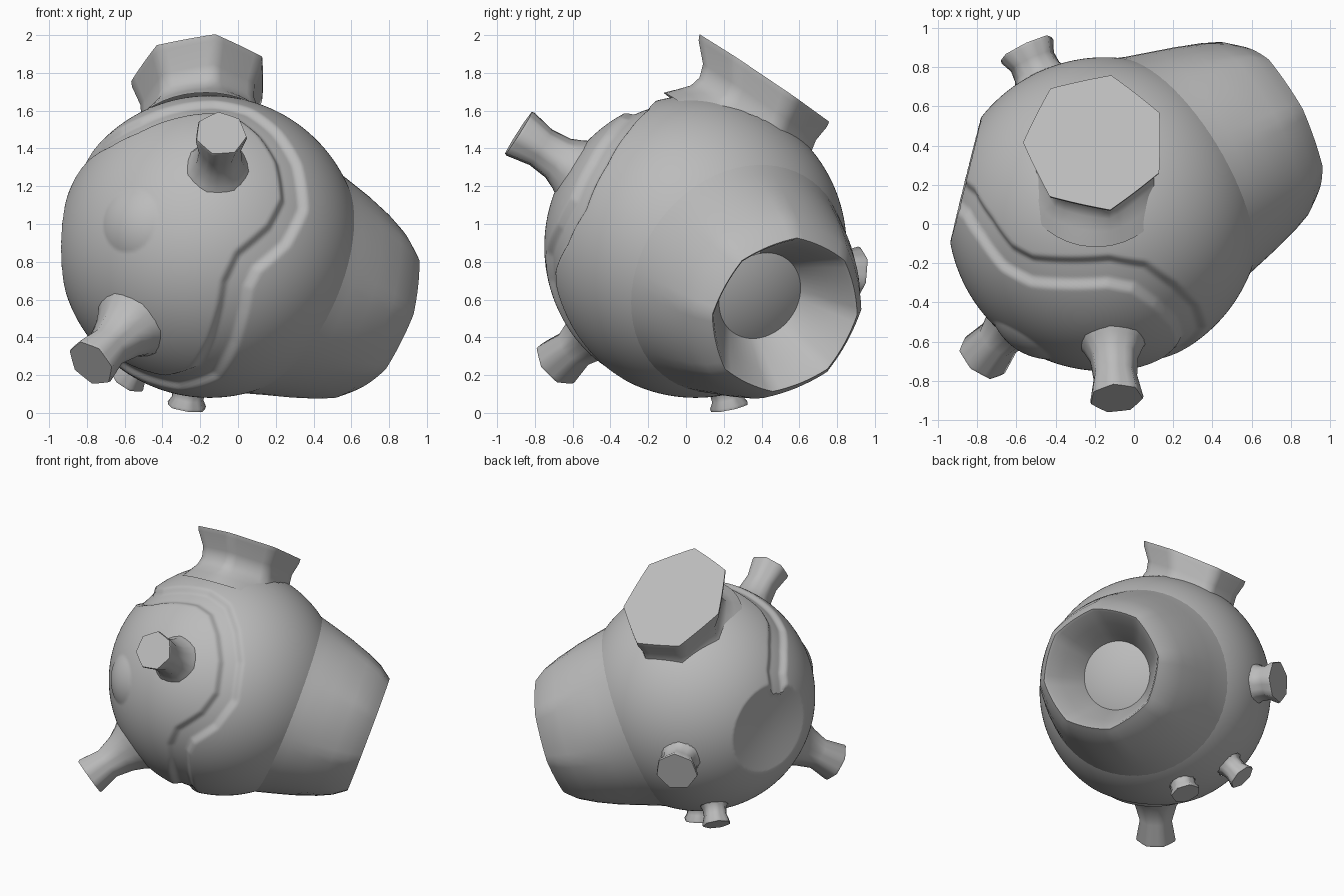
import bpy, bmesh, math
from mathutils import Vector, geometry

if "Cube" in bpy.data.objects:
    bpy.data.objects.remove(bpy.data.objects["Cube"])

C = Vector((-0.15, 0.05, 0.88))   # centre of the round body
R = 0.80

grey = bpy.data.materials.new("plain_grey")
grey.diffuse_color = (0.5, 0.5, 0.5, 1)
grey.use_nodes = True
grey.node_tree.nodes["Principled BSDF"].inputs["Base Color"].default_value = grey.diffuse_color


def finish(bm, name, angle):
    bmesh.ops.recalc_face_normals(bm, faces=bm.faces)
    me = bpy.data.meshes.new(name)
    bm.to_mesh(me)
    bm.free()
    me.materials.append(grey)
    ob = bpy.data.objects.new(name, me)
    bpy.context.collection.objects.link(ob)
    bpy.ops.object.select_all(action='DESELECT')
    ob.select_set(True)
    bpy.context.view_layer.objects.active = ob
    bpy.ops.object.shade_smooth_by_angle(angle=math.radians(angle))
    return ob


def smooth(a, b, x):
    t = min(1, max(0, (x - a) / (b - a)))
    return t * t * (3 - 2 * t)


def lathe(name, origin, axis, profile, sides, sub=1, cap=True, spin=0.0, wide=1.0, angle=56):
    """Rows are (distance, radius, facet, skew): facet 0 is round, 1 is a polygon."""
    axis = Vector(axis).normalized()
    u = axis.cross(Vector((0, 0, 1))).normalized()
    v = axis.cross(u)
    bm = bmesh.new()
    rows = []
    n = sides * sub
    for d, r, facet, *skew in profile:
        row = []
        mid = Vector(origin) + axis * d + v * (skew[0] if skew else 0)
        for i in range(n):
            a = 2 * math.pi * i / n
            w = a % (2 * math.pi / sides) - math.pi / sides
            poly = math.cos(math.pi / sides) / math.cos(w)
            k = r * (1 + facet * (poly - 1))
            a += spin
            row.append(bm.verts.new(mid + u * (wide * k * math.cos(a)) + v * (k * math.sin(a))))
        rows.append(row)
    for p, q in zip(rows, rows[1:]):
        for i in range(n):
            j = (i + 1) % n
            bm.faces.new((p[i], p[j], q[j], q[i]))
    if cap:
        bm.faces.new(rows[-1])
    return finish(bm, name, angle)


# small flared pegs: name, direction, tip distance, tip radius, base radius
pegs = [
    ("upper_front_peg", (.06, -.94, .60), 1.115, .14, .18),
    ("lower_front_peg", (-.63, -.74, -.62), 1.15, .14, .21),
    ("rear_peg", (-.40, .85, -.15), .95, .15, .165),
    ("bottom_peg", (-.12, .18, -.84), .88, .105, .11),
    ("lower_rear_peg", (-.43, .41, -.70), .93, .10, .12)]
funnel_axis = Vector((.85, .43, -.33)).normalized()

# openings in the body under the attached parts: direction, inner and outer radius
openings = [(Vector(d).normalized(), 0, base * .75) for _, d, _, _, base in pegs]
openings.append((Vector((-.03, .38, .92)).normalized(), 0, .27))
openings.append((funnel_axis, .30, .57))

# round body with a winding groove, a domed eye spot and a side dish
groove = [Vector(p).normalized() * R for p in [
    (-.76, .12, .22), (-.68, .06, .38), (-.60, -.07, .50), (-.50, -.22, .58),
    (-.38, -.29, .65), (-.18, -.30, .72), (.02, -.29, .74), (.18, -.32, .71), (.31, -.41, .60),
    (.41, -.51, .44), (.44, -.61, .22), (.36, -.70, .06), (.20, -.77, -.08), (.14, -.75, -.2),
    (.12, -.71, -.32), (.07, -.61, -.50), (-.02, -.43, -.67), (-.2, -.27, -.72),
    (-.45, -.16, -.64)]]
eye = Vector((-.43, -.66, .14)).normalized() * R
dish = Vector((-.97, .24, .01)).normalized()

bm = bmesh.new()
bmesh.ops.create_icosphere(bm, subdivisions=7, radius=1)
hidden = []
for vert in bm.verts:
    n = vert.co.normalized()
    p = n * R
    for d, lo, hi in openings:
        if n.dot(d) > 0 and lo <= (p - d * p.dot(d)).length < hi:
            hidden.append(vert)
            break
    best = 9
    if p.y < 0.3:
        for a, b in zip(groove, groove[1:]):
            q, t = geometry.intersect_point_line(p, a, b)
            q = a if t < 0 else b if t > 1 else q
            best = min(best, (p - q).length)
    r = R - 0.03 * (1 - smooth(0.04, 0.095, best))
    r += 0.03 * (1 - min(1, (p - eye).length / 0.17) ** 2)
    k = n.dot(dish)
    if k * r > 0.73:
        r = 0.73 / k
        rho = (n * r - dish * 0.73).length
        r -= 0.03 * max(0, 1 - (rho / 0.33) ** 2)
    vert.co = C + n * r
bmesh.ops.delete(bm, geom=hidden, context='VERTS')
finish(bm, "round_body", 40)

# wide open funnel on the side, the body shows as a dome inside
lathe("side_funnel", C + Vector((-.03, .01, -.005)), funnel_axis, [
    (.36, .69, 0), (.48, .65, 0), (.60, .618, 0), (.75, .58, .1), (.90, .535, .3),
    (1.00, .495, .5), (1.06, .45, .5), (1.085, .43, .5),
    (1.07, .415, .5), (.95, .35, .5), (.78, .24, 0), (.72, .22, 0)],
    8, sub=8, cap=False)

# large capped neck on top, its base set further back than its mouth
neck_axis = Vector((-.03, .56, .83)).normalized()
lathe("top_neck", Vector((-.20, .415, 1.77)), neck_axis, [
    (-.36, .46, 0, .06), (-.30, .42, .2, .07), (-.25, .385, .6, .075), (-.19, .365, .9, .07),
    (-.12, .37, .9, .05), (-.03, .42, .9, .01), (0, .425, .9, 0)],
    7, sub=6, spin=0.39, wide=.86)

for name, direction, tip, r, base in pegs:
    span = tip - 0.76
    lathe(name, C, direction, [
        (.76, base, .2), (.76 + span * .12, base * .86, .5),
        (.76 + span * .3, max(base * .7, r * .85), .8), (.76 + span * .6, r * .82, .9),
        (tip - .015, r, .9), (tip, r * .97, .9)], 7, sub=3, spin=0.3)
